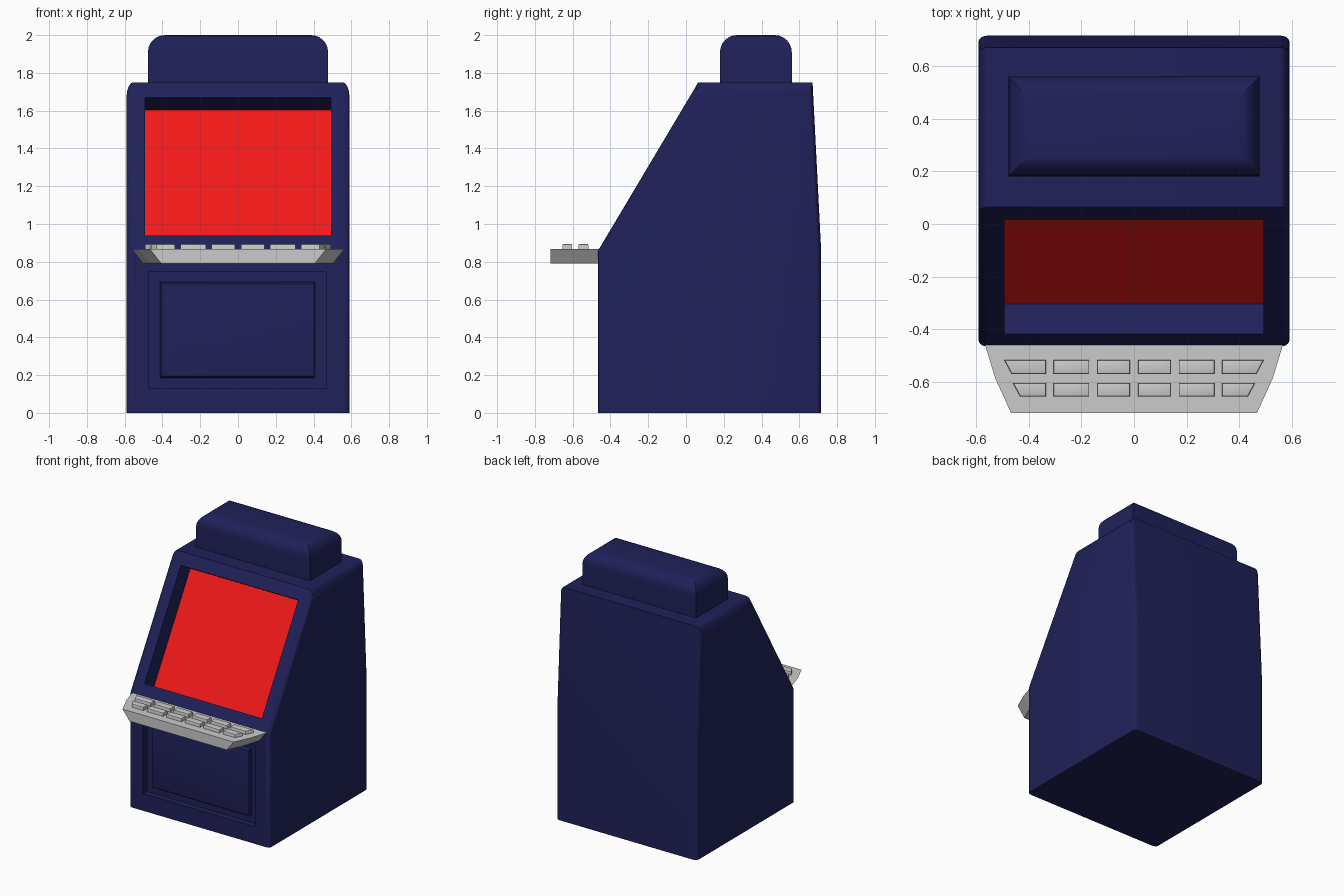
import bpy, bmesh, math
from mathutils import Vector

if "Cube" in bpy.data.objects:
    bpy.data.objects.remove(bpy.data.objects["Cube"])


def material(name, rgb):
    m = bpy.data.materials.new(name)
    m.diffuse_color = (*rgb, 1)
    m.use_nodes = True
    m.node_tree.nodes["Principled BSDF"].inputs["Base Color"].default_value = m.diffuse_color
    return m


NAVY = material("navy", (0.014, 0.015, 0.10))
RED = material("red", (0.9, 0.01, 0.01))


def loft(name, ring_a, ring_b, mat=None, weight=None):
    """Solid between two matching rings; weight(edge) gives bevel weights."""
    bm = bmesh.new()
    a = [bm.verts.new(p) for p in ring_a]
    b = [bm.verts.new(p) for p in ring_b]
    n = len(a)
    bm.faces.new(a)
    bm.faces.new(b)
    for i in range(n):
        j = (i + 1) % n
        bm.faces.new((a[i], a[j], b[j], b[i]))
    bmesh.ops.recalc_face_normals(bm, faces=bm.faces)
    if weight:
        layer = bm.edges.layers.float.new("bevel_weight_edge")
        for e in bm.edges:
            e[layer] = weight(e.verts[0].co, e.verts[1].co)
    me = bpy.data.meshes.new(name)
    bm.to_mesh(me)
    bm.free()
    ob = bpy.data.objects.new(name, me)
    bpy.context.collection.objects.link(ob)
    if mat:
        me.materials.append(mat)
    return ob


def prism_x(name, profile, half, mat=None, weight=None):
    return loft(name, [(-half, y, z) for y, z in profile],
                [(half, y, z) for y, z in profile], mat, weight)


def box(name, x, y, z, mat=None, weight=None):
    ring = [(x[0], y[0]), (x[1], y[0]), (x[1], y[1]), (x[0], y[1])]
    return loft(name, [(*p, z[0]) for p in ring], [(*p, z[1]) for p in ring], mat, weight)


def apply_all(ob, smooth=True):
    bpy.ops.object.select_all(action='DESELECT')
    bpy.context.view_layer.objects.active = ob
    ob.select_set(True)
    for m in list(ob.modifiers):
        bpy.ops.object.modifier_apply(modifier=m.name)
    if smooth:
        bpy.ops.object.shade_smooth_by_angle(angle=math.radians(30))


def bevel(ob, width, segments):
    m = ob.modifiers.new("bevel", 'BEVEL')
    m.limit_method = 'WEIGHT'
    m.width, m.segments = width, segments


def cut(ob, cutter):
    m = ob.modifiers.new("cut", 'BOOLEAN')
    m.operation, m.solver, m.object = 'DIFFERENCE', 'EXACT', cutter
    cutter.hide_render = True


# Cabinet: side profile with wide rounding on the top sides, narrow elsewhere
def cabinet_weight(p, q):
    if abs(p.x - q.x) > 0.01 or max(p.z, q.z) < 0.01:
        return 0
    return 1 if min(p.z, q.z) > 1.7 else 0.3


cabinet = prism_x("cabinet", [(-0.465, 0), (-0.465, 0.86), (0.065, 1.75),
                              (0.67, 1.75), (0.715, 0.87), (0.715, 0)],
                  0.59, NAVY, cabinet_weight)
bevel(cabinet, 0.08, 5)

# Sunken screen opening, square to the sloping front
low, high = Vector((-0.417, 0.94)), Vector((0.018, 1.67))
inward = Vector((0.859, -0.512))
screen_cut = prism_x("screen_cutter", [low - inward * 0.1, high - inward * 0.1,
                                       high + inward * 0.137, low + inward * 0.137], 0.492)
cut(cabinet, screen_cut)

# Sunken front door frame
door_cut = box("door_cutter", (-0.47, 0.467), (-0.6, -0.42), (0.13, 0.745))
cut(cabinet, door_cut)
apply_all(cabinet)
for c in (screen_cut, door_cut):
    bpy.data.objects.remove(c)

# Screen glass on the floor of the opening
prism_x("screen", [low + inward * 0.132, high + inward * 0.132,
                   high + inward * 0.142, low + inward * 0.142], 0.492, RED)

# Raised door panel with rounded front edges
door = box("door_panel", (-0.412, 0.408), (-0.455, -0.40), (0.185, 0.692), NAVY,
           lambda p, q: 1 if max(p.y, q.y) < -0.43 else 0)
bevel(door, 0.018, 3)
apply_all(door)

# Top box with rounded upper edges
topper = box("top_box", (-0.477, 0.477), (0.18, 0.56), (1.72, 2.0), NAVY,
             lambda p, q: 1 if min(p.z, q.z) > 1.9 else 0)
bevel(topper, 0.09, 6)
apply_all(topper)

# Control shelf, sides tapering in towards the bottom
half_outline = [(0.467, -0.717), (0.527, -0.585), (0.565, -0.46)]


def shelf_ring(z, inset):
    right = [(x - inset, y, z) for x, y in half_outline]
    return right + [(-x, y, z) for x, y, z in reversed(right)]


loft("control_shelf", shelf_ring(0.792, 0.06), shelf_ring(0.868, 0))

# Buttons: two rows of six, the outer ones slanted with the shelf
rows = [("back", -0.57, -0.517, 0.464, 0.492), ("front", -0.655, -0.603, 0.432, 0.46)]
for row, y0, y1, end0, end1 in rows:
    spans = [(0.015, 0.141, 0.141), (0.17, 0.305, 0.305), (0.334, end0, end1)]
    for i, (x0, xa, xb) in enumerate(spans):
        for side, s in (("right", 1), ("left", -1)):
            ring = [(s * x0, y0), (s * xa, y0), (s * xb, y1), (s * x0, y1)]
            b = loft(f"button_{row}_{side}_{i + 1}", [(*p, 0.86) for p in ring],
                     [(*p, 0.894) for p in ring], None,
                     lambda p, q: 1 if min(p.z, q.z) > 0.88 else 0)
            bevel(b, 0.006, 2)
            apply_all(b)
